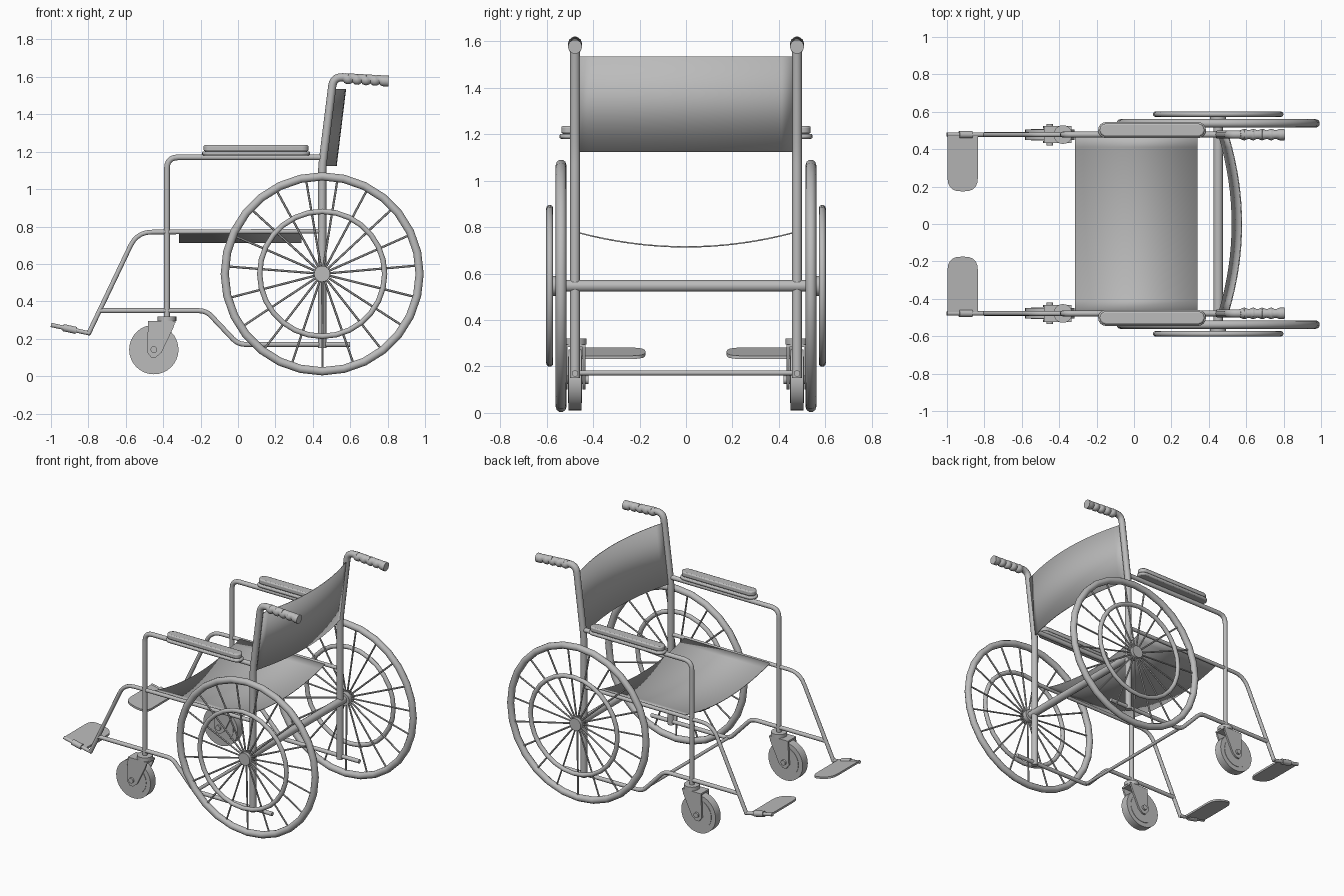
import bpy, bmesh, math
from mathutils import Vector, Matrix

if "Cube" in bpy.data.objects:
    bpy.data.objects.remove(bpy.data.objects["Cube"])

grey = bpy.data.materials.new("plain_grey")
grey.use_nodes = True
grey.diffuse_color = (0.5, 0.5, 0.5, 1)
grey.node_tree.nodes["Principled BSDF"].inputs["Base Color"].default_value = (0.5, 0.5, 0.5, 1)

SIDE = 0.478             # frame offset from the centre line
AXLE = Vector((0.45, 0, 0.547))
CASTER = Vector((-0.45, SIDE, 0.142))
TURN = Matrix.Rotation(math.pi / 2, 4, 'X')   # z axis to -y


def finish(ob, mirror=True, angle=40):
    """Colour, mirror across the centre plane and shade."""
    ob.data.materials.clear()
    ob.data.materials.append(grey)
    bpy.ops.object.select_all(action='DESELECT')
    ob.select_set(True)
    bpy.context.view_layer.objects.active = ob
    bpy.ops.object.shade_smooth_by_angle(angle=math.radians(angle))
    if mirror:
        ob.modifiers.new("other_side", 'MIRROR').use_axis = (False, True, False)
    return ob


def from_bmesh(name, bm, mirror=True):
    bmesh.ops.recalc_face_normals(bm, faces=bm.faces)
    me = bpy.data.meshes.new(name)
    bm.to_mesh(me)
    bm.free()
    ob = bpy.data.objects.new(name, me)
    bpy.context.collection.objects.link(ob)
    return finish(ob, mirror)


def rounded(pts, fillet, steps=5):
    """Round the inner corners of a path."""
    pts = [Vector(p) for p in pts]
    out = [pts[0]]
    for a, b, c in zip(pts, pts[1:], pts[2:]):
        s, e = b + (a - b).normalized() * fillet, b + (c - b).normalized() * fillet
        for i in range(steps + 1):
            t = i / steps
            out.append(s * (1 - t) ** 2 + b * 2 * t * (1 - t) + e * t * t)
    return out + [pts[-1]]


def tube(name, pts, radius, mirror=True, radii=None, cyclic=False):
    """Round tube along a path, with optional radius per point."""
    cu = bpy.data.curves.new(name, 'CURVE')
    cu.dimensions = '3D'
    cu.bevel_depth = radius
    cu.bevel_resolution = 3
    cu.use_fill_caps = True
    sp = cu.splines.new('POLY')
    sp.points.add(len(pts) - 1)
    sp.use_cyclic_u = cyclic
    for i, p in enumerate(pts):
        sp.points[i].co = (*p, 1)
        sp.points[i].radius = radii[i] / radius if radii else 1
    ob = bpy.data.objects.new(name, cu)
    bpy.context.collection.objects.link(ob)
    bpy.ops.object.select_all(action='DESELECT')
    ob.select_set(True)
    bpy.context.view_layer.objects.active = ob
    bpy.ops.object.convert(target='MESH')
    return finish(bpy.context.object, mirror)


def side_path(pairs, fillet=0):
    """Path in the side plane of the frame from (x, z) pairs."""
    pts = [(x, SIDE, z) for x, z in pairs]
    return rounded(pts, fillet) if fillet else pts


def ring(name, radius, y, thick):
    n = 28
    tube(name, [AXLE + Vector((radius * math.cos(k * math.tau / n), y,
                               radius * math.sin(k * math.tau / n))) for k in range(n)],
         thick, cyclic=True)


def disc(bm, centre, radius, width, segs=24):
    bmesh.ops.create_cone(bm, cap_ends=True, segments=segs, radius1=radius, radius2=radius,
                          depth=width, matrix=Matrix.Translation(centre) @ TURN)


def rod(bm, a, b, r):
    d = b - a
    m = Matrix.Translation((a + b) / 2) @ d.to_track_quat('Z', 'Y').to_matrix().to_4x4()
    bmesh.ops.create_cone(bm, cap_ends=True, segments=6, radius1=r, radius2=r,
                          depth=d.length, matrix=m)


def prism(bm, outline, offset):
    """Extrude a closed outline."""
    face = bm.faces.new([bm.verts.new(p) for p in outline])
    new = bmesh.ops.extrude_face_region(bm, geom=[face])
    bmesh.ops.translate(bm, vec=offset, verts=[v for v in new["geom"] if isinstance(v, bmesh.types.BMVert)])


def stadium(x0, x1, y, half, z, n=8):
    """Outline with two rounded ends."""
    out = []
    for cx, start in ((x1 - half, -0.5), (x0 + half, 0.5)):
        for i in range(n + 1):
            a = math.pi * (start + i / n)
            out.append((cx + half * math.cos(a), y + half * math.sin(a), z))
    return out


def cloth(name, point, nu=16):
    """Thin hanging sheet from side to side."""
    bm = bmesh.new()
    rows = [[bm.verts.new(point(-1 + 2 * i / nu, v)) for v in (0, 1)] for i in range(nu + 1)]
    for a, b in zip(rows, rows[1:]):
        bm.faces.new((a[0], b[0], b[1], a[1]))
    ob = from_bmesh(name, bm, mirror=False)
    mod = ob.modifiers.new("thickness", 'SOLIDIFY')
    mod.thickness, mod.offset = 0.006, 0


# Frame tubes
tube("back_posts", side_path([(0.45, 0.15), (0.45, 1.12), (0.51, 1.6), (0.62, 1.595)], 0.05), 0.022)
tube("armrest_tubes", side_path([(0.45, 1.17), (-0.38, 1.17), (-0.38, 0.3)], 0.06), 0.016)
tube("seat_and_leg_tubes", side_path([(0.45, 0.775), (-0.54, 0.77), (-0.8, 0.225)], 0.08), 0.013)
tube("lower_tubes", side_path([(-0.74, 0.35), (-0.17, 0.35), (0, 0.17), (0.6, 0.17)], 0.04), 0.014)
tube("axle", [(AXLE.x, -0.53, AXLE.z), (AXLE.x, 0.53, AXLE.z)], 0.026, False)
tube("cross_bar", [(0.01, -SIDE, 0.172), (0.01, SIDE, 0.172)], 0.011, False)

# Push handles: scalloped underneath, straight on top
pts, radii = [], []
for i in range(33):
    t = i / 32
    r = 0.031 - 0.008 * abs(math.cos(t * 5 * math.pi)) ** 2 * (t < 0.92)
    pts.append((0.565 + 0.24 * t, SIDE, 1.622 - 0.014 * t - r))
    radii.append(r)
tube("push_grips", pts, 0.03, radii=radii)

# Armrest pads
for name, grow, z, h in (("pad_bases", 0, 1.18, 0.022), ("pad_cushions", 0.008, 1.202, 0.034)):
    bm = bmesh.new()
    prism(bm, stadium(-0.192 + grow, 0.385 - grow, 0.502, 0.043 - grow, z), (0, 0, h))
    ob = from_bmesh(name, bm)
    bev = ob.modifiers.new("soft_edge", 'BEVEL')
    bev.width, bev.segments = 0.008, 2

# Seat and backrest sheets
cloth("seat", lambda u, v: (-0.315 + 0.655 * v, 0.47 * u, 0.715 + 0.063 * u * u))
cloth("backrest", lambda u, v: (0.455 + 0.05 * v + 0.07 * (1 - u * u), 0.47 * u, 1.125 + 0.41 * v))

# Main wheels with hand rims
ring("main_wheels", 0.521, 0.538, 0.023)
ring("hand_rims", 0.334, 0.587, 0.015)
bm = bmesh.new()
for k in range(19):
    a = math.radians(5) + k * math.tau / 19
    d = Vector((math.cos(a), 0, math.sin(a)))
    rod(bm, AXLE + d * 0.03 + Vector((0, 0.55, 0)), AXLE + d * 0.515 + Vector((0, 0.538, 0)), 0.006)
from_bmesh("spokes", bm)
bm = bmesh.new()
disc(bm, AXLE + Vector((0, 0.545, 0)), 0.043, 0.06)
from_bmesh("hubs", bm)

# Casters
bm = bmesh.new()
disc(bm, CASTER, 0.132, 0.056, 32)
disc(bm, CASTER, 0.1, 0.062, 32)
disc(bm, CASTER, 0.018, 0.115, 12)
from_bmesh("caster_wheels", bm)
bm = bmesh.new()
for y in (SIDE - 0.045, SIDE + 0.033):
    prism(bm, [(x, y, z) for x, z in ((-0.48, 0.295), (-0.335, 0.295), (-0.345, 0.26), (-0.41, 0.125),
                                      (-0.44, 0.1), (-0.465, 0.1), (-0.487, 0.13))], (0, 0.012, 0))
prism(bm, [(x, y, 0.283) for x, y in ((-0.48, SIDE - 0.045), (-0.335, SIDE - 0.045),
                                      (-0.335, SIDE + 0.045), (-0.48, SIDE + 0.045))], (0, 0, 0.012))
from_bmesh("caster_forks", bm)
bm = bmesh.new()
bmesh.ops.create_cone(bm, cap_ends=True, segments=20, radius1=0.05, radius2=0.05, depth=0.026,
                      matrix=Matrix.Translation((-0.38, SIDE, 0.307)))
from_bmesh("caster_swivels", bm)

# Footrests
tilt = lambda x: 0.23 - 0.22 * (x + 0.8)
tube("foot_bars", side_path([(x, tilt(x)) for x in (-0.79, -1.0)]), 0.012)
tube("foot_bar_clamps", side_path([(x, tilt(x)) for x in (-0.865, -0.935)]), 0.02)
bm = bmesh.new()
outline = rounded([(-0.997, 0.478, 0), (-0.997, 0.175, 0), (-0.835, 0.175, 0), (-0.835, 0.478, 0)], 0.07)
prism(bm, [(p.x, p.y, tilt(p.x) - 0.006) for p in outline], (0, 0, 0.014))
from_bmesh("foot_plates", bm)
